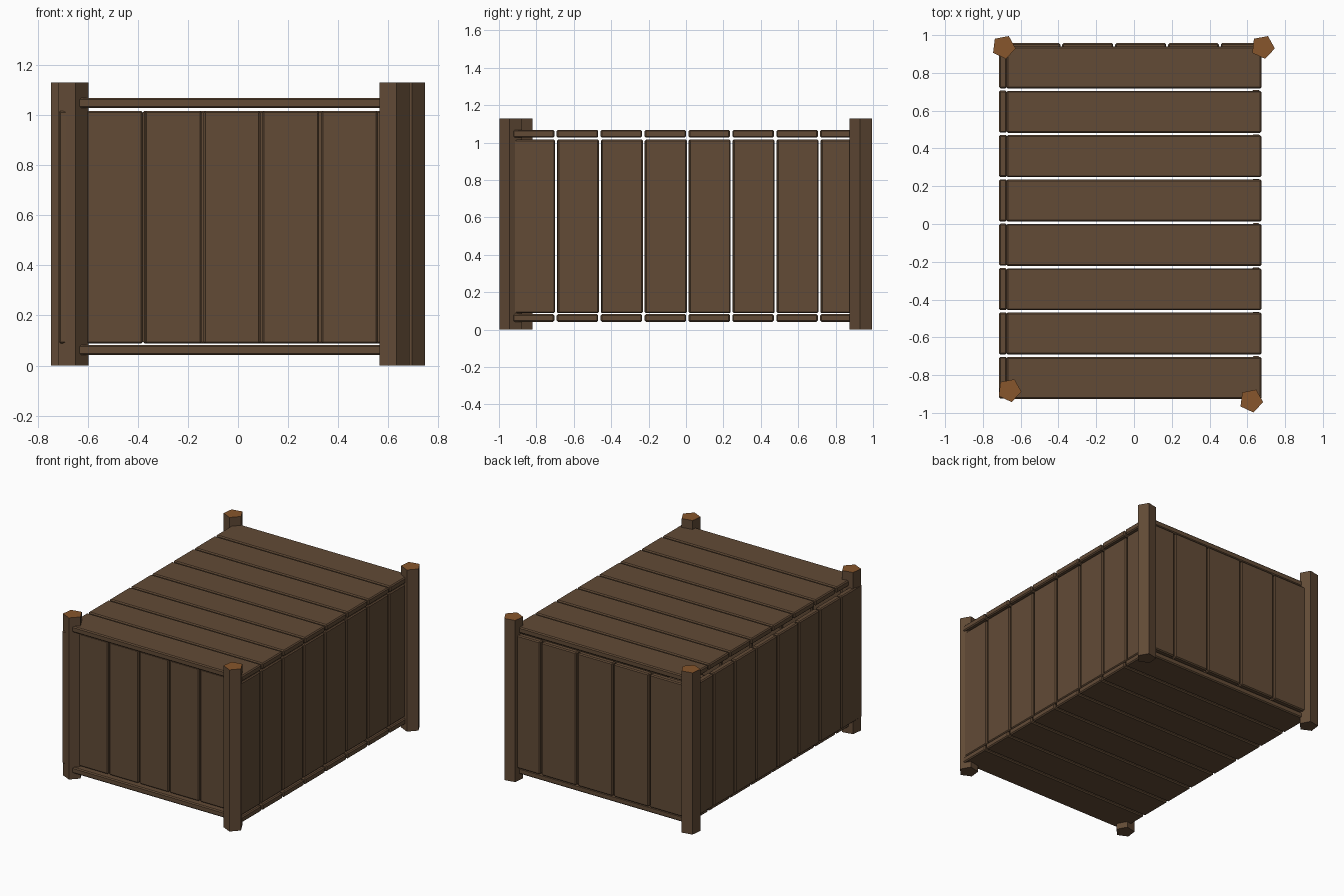
import bpy, bmesh, math
from mathutils import Matrix

if "Cube" in bpy.data.objects:
    bpy.data.objects.remove(bpy.data.objects["Cube"])


def material(name, rgb):
    m = bpy.data.materials.new(name)
    m.diffuse_color = (*rgb, 1)
    m.use_nodes = True
    m.node_tree.nodes["Principled BSDF"].inputs["Base Color"].default_value = m.diffuse_color
    return m


BROWN = material("brown wood", (0.122, 0.070, 0.037))
ORANGE = material("cut wood end", (0.245, 0.092, 0.025))


def add_object(name, bm, mats):
    mesh = bpy.data.meshes.new(name)
    bm.to_mesh(mesh)
    bm.free()
    for m in mats:
        mesh.materials.append(m)
    ob = bpy.data.objects.new(name, mesh)
    bpy.context.collection.objects.link(ob)
    return ob


def plank(name, lo, hi):
    """Box between two corners with a small chamfer."""
    size = [b - a for a, b in zip(lo, hi)]
    mid = [(a + b) / 2 for a, b in zip(lo, hi)]
    bm = bmesh.new()
    bmesh.ops.create_cube(bm, size=1, matrix=Matrix.Translation(mid) @ Matrix.Diagonal((*size, 1)))
    ob = add_object(name, bm, [BROWN])
    bev = ob.modifiers.new("chamfer", 'BEVEL')
    bev.width = 0.007
    bev.segments = 1


def post(name, x, y):
    """Five-sided corner post with a bare wood top."""
    r, h = 0.064, 1.13
    bm = bmesh.new()
    ring = [bm.verts.new((x + r * math.cos(a), y + r * math.sin(a), 0))
            for a in (math.radians(-7 + 72 * i) for i in range(5))]
    base = bm.faces.new(ring)
    ext = bmesh.ops.extrude_face_region(bm, geom=[base], use_keep_orig=True)
    bmesh.ops.translate(bm, verts=[v for v in ext["geom"] if isinstance(v, bmesh.types.BMVert)], vec=(0, 0, h))
    bmesh.ops.recalc_face_normals(bm, faces=bm.faces)
    for f in bm.faces:
        f.material_index = int(f.calc_center_median().z > h - 0.01)
    add_object(name, bm, [BROWN, ORANGE])


# Corner posts, slightly out of line
post("front_left_post", -0.66, -0.88)
post("front_right_post", 0.62, -0.935)
post("back_left_post", -0.69, 0.937)
post("back_right_post", 0.682, 0.937)

Z0, Z1 = 0.088, 1.017        # wall height range
PITCH, WIDTH = 0.2348, 0.222

# Lid, floor and the two long side walls share the same spacing
for i in range(8):
    y0 = -0.926 + i * PITCH
    y1 = y0 + WIDTH
    plank(f"lid_plank_{i}", (-0.675, y0, 1.027), (0.675, y1, 1.068))
    plank(f"floor_plank_{i}", (-0.675, y0, 0.042), (0.675, y1, 0.083))
    plank(f"right_wall_plank_{i}", (0.625, y0 + 0.004, Z0), (0.667, y1 + 0.004, Z1))
    plank(f"left_wall_plank_{i}", (-0.715, y0 + 0.001, Z0), (-0.673, y1 + 0.001, Z1))

# Front and back walls
for i in range(5):
    x0 = -0.606 + i * 0.2345
    plank(f"front_wall_plank_{i}", (x0, -0.895, Z0), (x0 + 0.226, -0.853, Z1))
    x0 = -0.66 + i * 0.28
    plank(f"back_wall_plank_{i}", (x0, 0.915, Z0), (min(x0 + 0.27, 0.70), 0.957, Z1))
